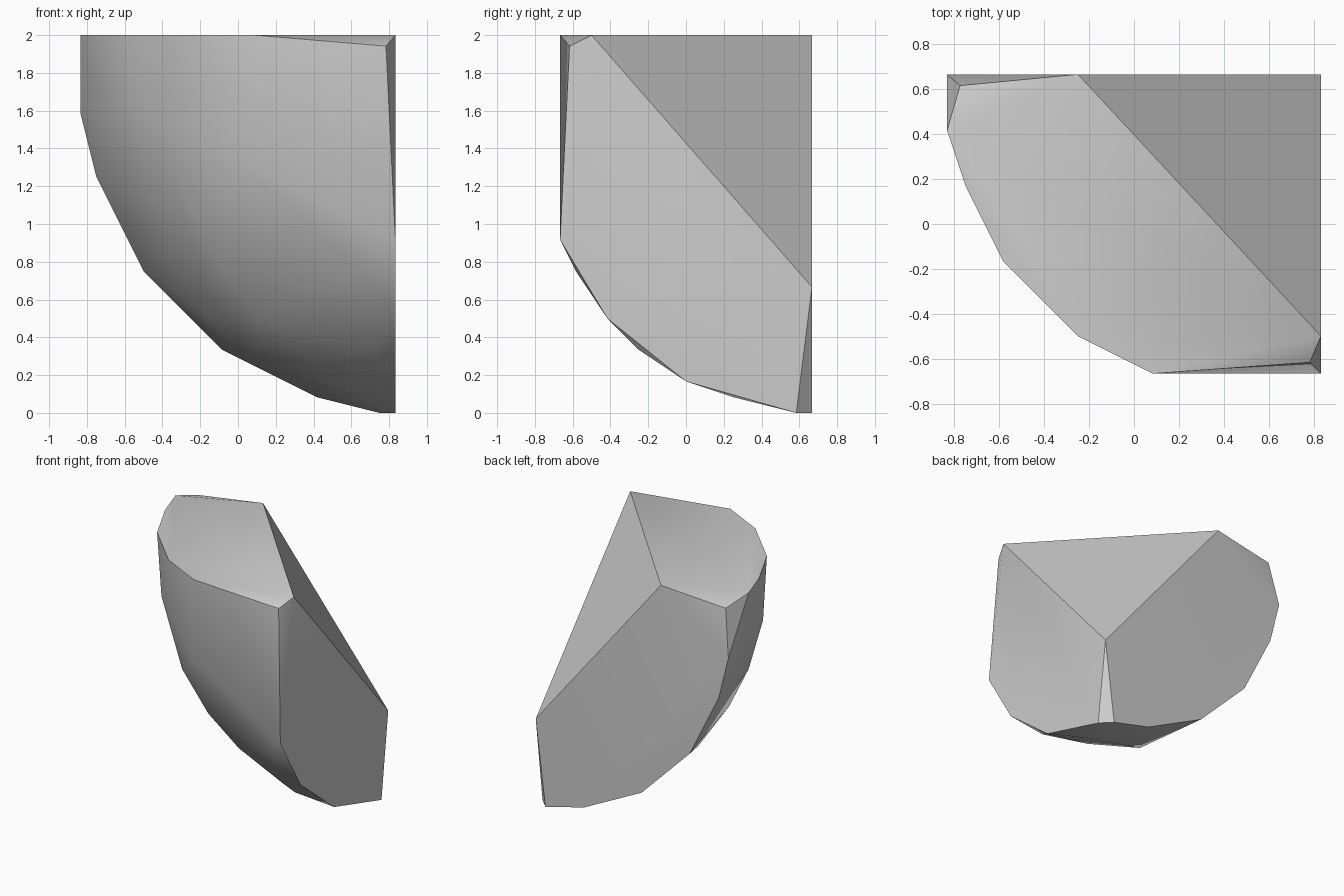
import bpy
import bmesh
import math
from mathutils import Vector

default_cube = bpy.data.objects.get("Cube")
if default_cube:
    bpy.data.objects.remove(default_cube, do_unlink=True)

# Block size in grid steps; points are measured inward from the cut corner
SIZE = Vector((20, 16, 24))
STEP = 2 / max(SIZE)


def to_world(a, b, c):
    """Turn depths from the back, left, top corner into a position."""
    return Vector((SIZE.x / 2 - a, SIZE.y / 2 - b, SIZE.z - c)) * STEP


# Outlines of the three flat sides, each along the rounded edge
top_arc = [(20, 3), (19, 6), (17, 10), (13, 14), (9, 16)]
back_arc = [(20, 5), (19, 9), (16, 15), (11, 20), (5, 23), (1, 24)]
left_arc = [(16, 13), (13, 18), (8, 22), (1, 24)]

points = [(a, b, 0) for a, b in top_arc]
points += [(a, 0, c) for a, c in back_arc]
points += [(0, b, c) for b, c in left_arc]

# Corners of the slanted cut
points += [(13, 0, 0), (0, 14, 0), (0, 0, 16)]

# Small bevelled tips at the two far upper corners
points += [(19.3, .6, .7), (.6, 15.4, .7)]

# Rounded outer shell
points += [
    (18, 8, 5), (16.5, 8, 10), (14.5, 8, 14), (12, 7, 18), (9, 6, 21),
    (15.5, 11.5, 5), (13, 12, 11), (11, 11, 15), (8.5, 10, 18), (5, 8.4, 21),
    (10, 15, 8), (2, 15, 15), (2, 11, 20), (2, 5, 23),
]

# Wrap the points in a closed convex skin
bm = bmesh.new()
for point in points:
    bm.verts.new(to_world(*point))
bmesh.ops.convex_hull(bm, input=bm.verts)
loose = [v for v in bm.verts if not v.link_faces]
bmesh.ops.delete(bm, geom=loose, context="VERTS")
bmesh.ops.dissolve_limit(bm, angle_limit=math.radians(1),
                         verts=bm.verts, edges=bm.edges)
bmesh.ops.recalc_face_normals(bm, faces=bm.faces)

mesh = bpy.data.meshes.new("rounded_chunk")
bm.to_mesh(mesh)
bm.free()
chunk = bpy.data.objects.new("rounded_chunk", mesh)
bpy.context.collection.objects.link(chunk)

# Plain grey material
grey = bpy.data.materials.new("light_grey")
grey.use_nodes = True
colour = (.6, .6, .6, 1)
grey.diffuse_color = colour
grey.node_tree.nodes["Principled BSDF"].inputs["Base Color"].default_value = colour
mesh.materials.append(grey)

# Smooth shell with crisp flat sides
bpy.ops.object.select_all(action="DESELECT")
chunk.select_set(True)
bpy.context.view_layer.objects.active = chunk
bpy.ops.object.shade_smooth_by_angle(angle=math.radians(32))
